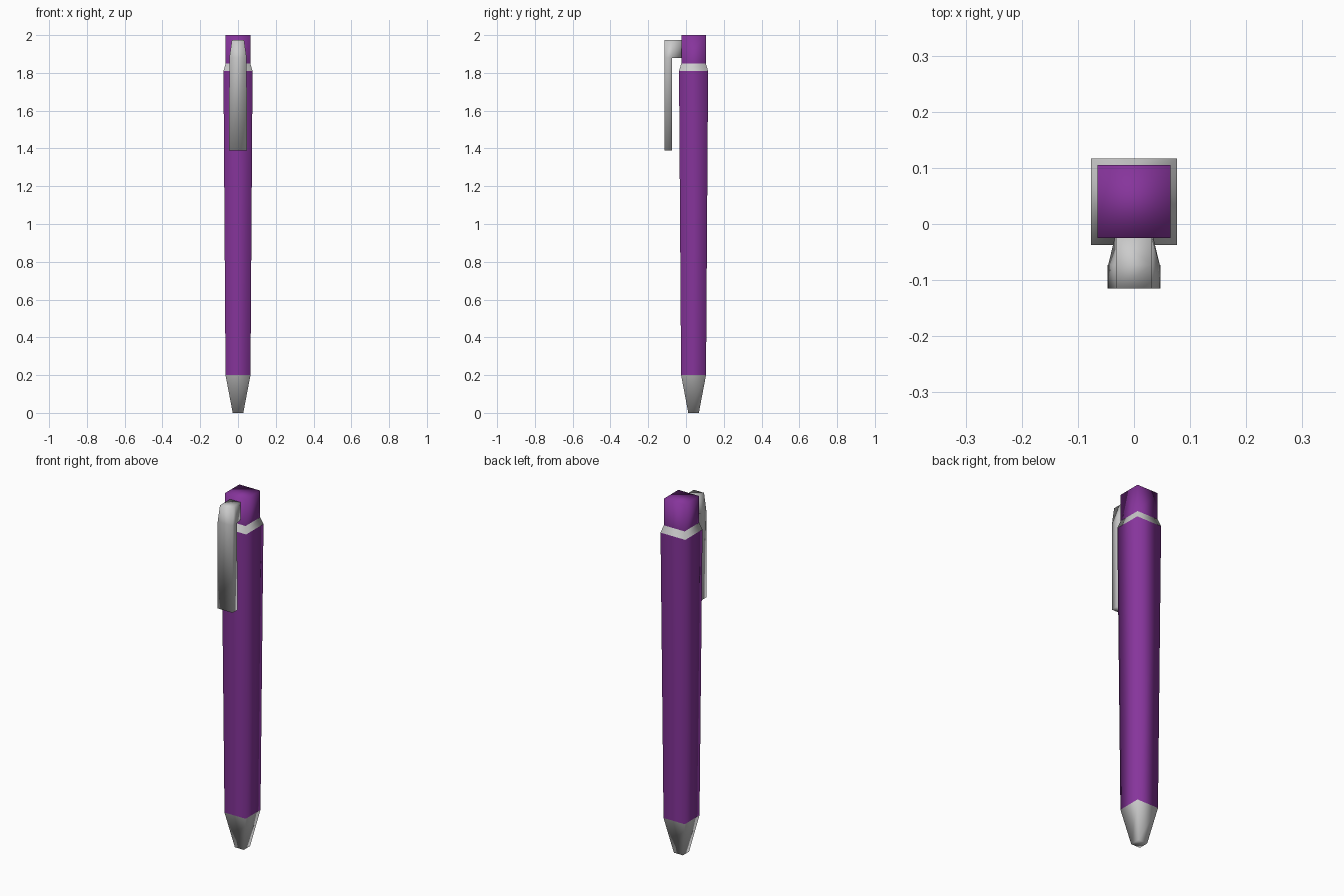
import bpy
import bmesh

if "Cube" in bpy.data.objects:
    bpy.data.objects.remove(bpy.data.objects["Cube"])

CY = 0.04  # barrel axis in y

purple = bpy.data.materials.new("purple")
purple.diffuse_color = (0.24, 0.035, 0.33, 1)
purple.use_nodes = True
purple.node_tree.nodes["Principled BSDF"].inputs["Base Color"].default_value = purple.diffuse_color


def loft(rings, bottom=True, top=True):
    """Stack rectangles (z, half_x, y_front, y_back) into a bmesh."""
    bm = bmesh.new()
    loops = [[bm.verts.new(p) for p in
              ((-hx, y0, z), (hx, y0, z), (hx, y1, z), (-hx, y1, z))]
             for z, hx, y0, y1 in rings]
    for a, b in zip(loops, loops[1:]):
        for i in range(4):
            j = (i + 1) % 4
            bm.faces.new((a[i], a[j], b[j], b[i]))
    if bottom:
        bm.faces.new(loops[0][::-1])
    if top:
        bm.faces.new(loops[-1])
    return bm


def finish(name, bm, mat=None):
    bm.normal_update()
    for f in bm.faces:
        f.smooth = True
    me = bpy.data.meshes.new(name)
    bm.to_mesh(me)
    bm.free()
    if mat:
        me.materials.append(mat)
    ob = bpy.data.objects.new(name, me)
    bpy.context.collection.objects.link(ob)
    return ob


def square(z, h):
    return (z, h, CY - h, CY + h)


# barrel sections, sharing their seams so the pen is closed overall
finish("writing_tip", loft([square(0, 0.028), square(0.2, 0.066)], top=False))
finish("barrel", loft([square(0.2, 0.066), square(1.81, 0.077)], False, False), purple)
finish("collar", loft([square(1.81, 0.077), square(1.85, 0.065)], False, False))
finish("push_button", loft([square(1.85, 0.065), square(2.0, 0.065)], bottom=False), purple)

# clip: flat plate narrowing at the top, with an arm extruded back to the button
Y0, Y1 = -0.115, -0.073
bm = loft([(1.39, 0.047, Y0, Y1), (1.88, 0.046, Y0, Y1), (1.975, 0.032, Y0, Y1)])
bm.faces.ensure_lookup_table()
back = next(f for f in bm.faces
            if all(abs(v.co.y - Y1) < 1e-5 and v.co.z > 1.87 for v in f.verts))
arm = bmesh.ops.extrude_discrete_faces(bm, faces=[back])["faces"][0]
for v in arm.verts:
    v.co.y = CY - 0.065
    if v.co.z < 1.9:
        v.co.x *= 0.75
bmesh.ops.remove_doubles(bm, verts=bm.verts, dist=1e-5)
bmesh.ops.recalc_face_normals(bm, faces=bm.faces)
finish("pocket_clip", bm)
